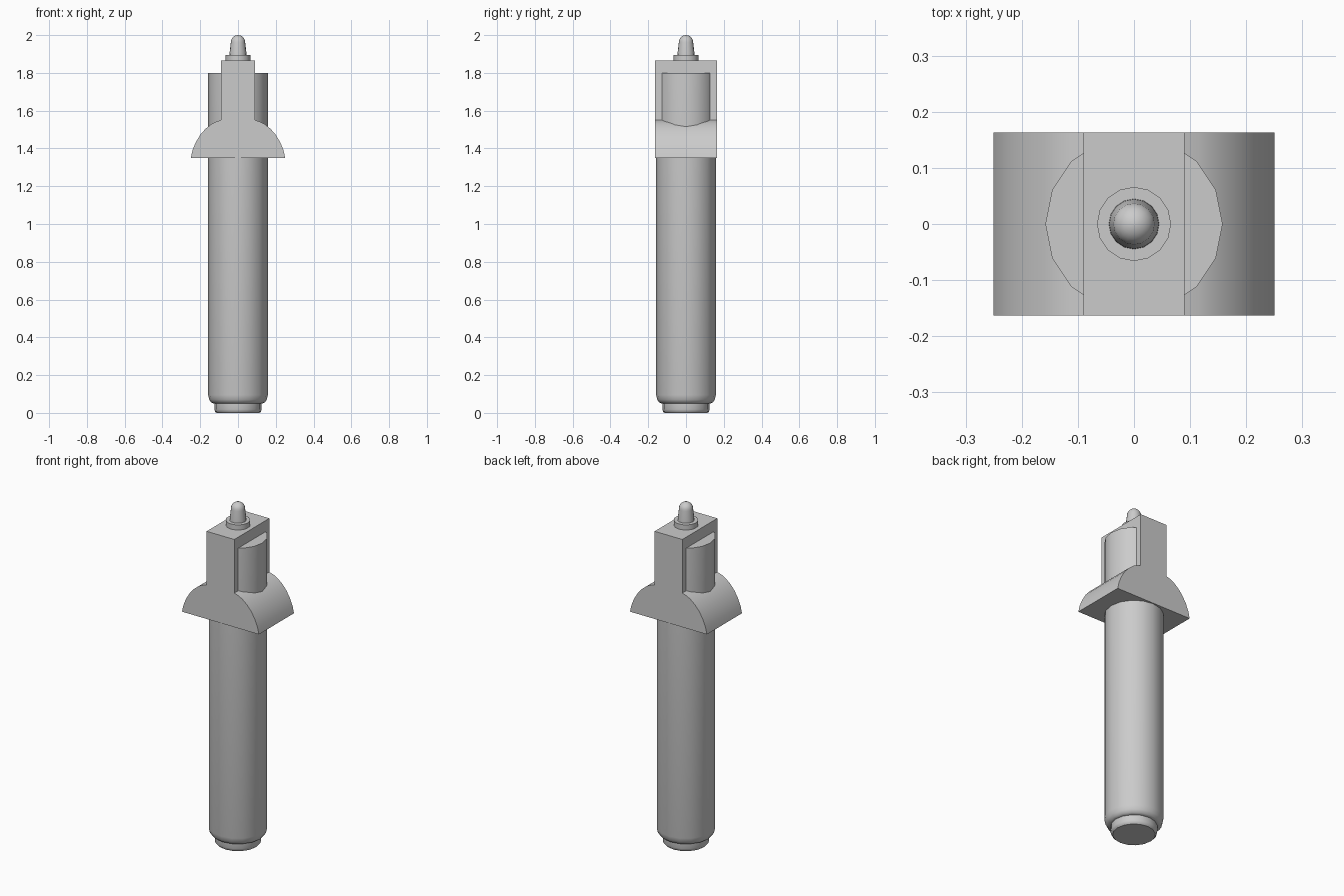
import bpy, bmesh
from math import cos, sin, pi, radians

if "Cube" in bpy.data.objects:
    bpy.data.objects.remove(bpy.data.objects["Cube"], do_unlink=True)

grey = bpy.data.materials.new("plain_grey")
grey.use_nodes = True
grey.diffuse_color = (0.6, 0.6, 0.6, 1)
grey.node_tree.nodes["Principled BSDF"].inputs["Base Color"].default_value = (0.6, 0.6, 0.6, 1)


def finish(name, bm, smooth_angle=None):
    bmesh.ops.recalc_face_normals(bm, faces=bm.faces)
    mesh = bpy.data.meshes.new(name)
    bm.to_mesh(mesh)
    bm.free()
    mesh.materials.append(grey)
    obj = bpy.data.objects.new(name, mesh)
    bpy.context.collection.objects.link(obj)
    if smooth_angle:
        bpy.ops.object.select_all(action="DESELECT")
        obj.select_set(True)
        bpy.context.view_layer.objects.active = obj
        bpy.ops.object.shade_smooth_by_angle(angle=radians(smooth_angle))
    return obj


def lathe(name, profile, sides=16):
    """Turn (radius, height) points around z, capping both ends."""
    bm = bmesh.new()
    rings = [[bm.verts.new((r * cos(2 * pi * i / sides), r * sin(2 * pi * i / sides), z))
              for i in range(sides)] for r, z in profile]
    for low, high in zip(rings, rings[1:]):
        for i in range(sides):
            j = (i + 1) % sides
            bm.faces.new((low[i], low[j], high[j], high[i]))
    bm.faces.new(rings[0][::-1])
    bm.faces.new(rings[-1])
    return finish(name, bm, 35)


# Long round shaft with a rounded lower shoulder
lathe("shaft", [(0.130, 0.05), (0.142, 0.055), (0.152, 0.07), (0.158, 0.095), (0.158, 1.80)])

# Stepped foot
lathe("foot", [(0.114, 0), (0.121, 0.006), (0.125, 0.018), (0.125, 0.055)])

# Flared block: half outline mirrored in x, then extruded along y
half = [(0.25, 1.35), (0.241, 1.39), (0.224, 1.432), (0.20, 1.472), (0.172, 1.504),
        (0.14, 1.53), (0.115, 1.542), (0.09, 1.55), (0.09, 1.865)]
outline = half + [(-x, z) for x, z in reversed(half)]
bm = bmesh.new()
face = bm.faces.new([bm.verts.new((x, -0.163, z)) for x, z in outline])
extruded = bmesh.ops.extrude_face_region(bm, geom=[face])["geom"]
bmesh.ops.translate(bm, vec=(0, 0.326, 0),
                    verts=[v for v in extruded if isinstance(v, bmesh.types.BMVert)])
finish("flared_block", bm, 25)

# Collar and rounded tip on top
lathe("collar", [(0.066, 1.86), (0.066, 1.895)])
dome = [(0.038 * cos(a * pi / 12), 1.962 + 0.038 * sin(a * pi / 12)) for a in range(6)]
lathe("tip", [(0.045, 1.89), (0.044, 1.91)] + dome + [(0.002, 2.0)])
